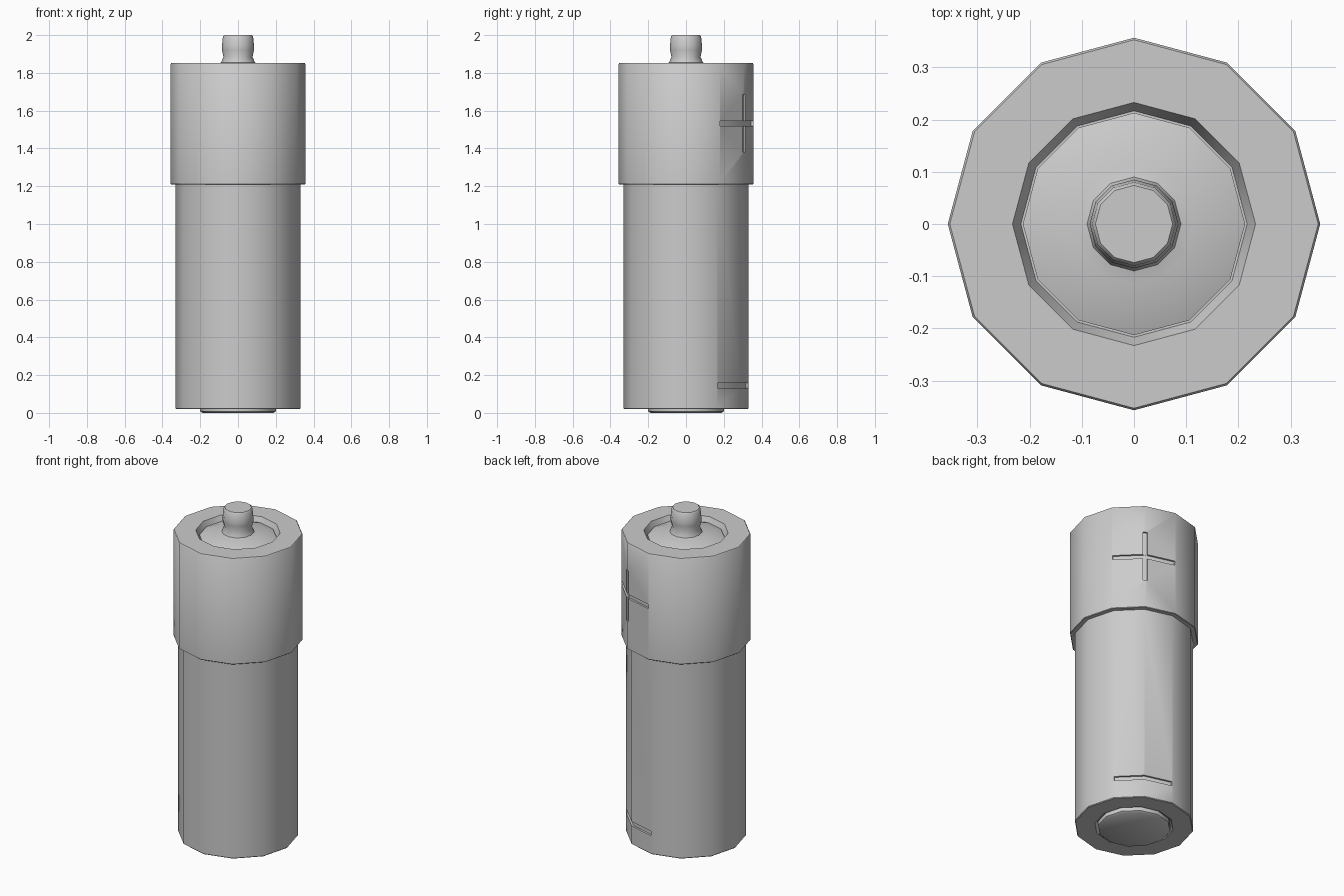
import bpy, bmesh
from math import cos, sin, radians

if "Cube" in bpy.data.objects:
    bpy.data.objects.remove(bpy.data.objects["Cube"])

SIDES = 12


def add_object(name, bm):
    bmesh.ops.recalc_face_normals(bm, faces=bm.faces)
    mesh = bpy.data.meshes.new(name)
    bm.to_mesh(mesh)
    bm.free()
    obj = bpy.data.objects.new(name, mesh)
    bpy.context.collection.objects.link(obj)
    return obj


def lathe(name, profile):
    """Turn (radius, z) points around z; radius 0 makes a pole."""
    bm = bmesh.new()
    rings = []
    for r, z in profile:
        if r == 0:
            rings.append([bm.verts.new((0, 0, z))] * SIDES)
        else:
            rings.append([bm.verts.new((r * cos(radians(30 * i)), r * sin(radians(30 * i)), z))
                          for i in range(SIDES)])
    for a, b in zip(rings, rings[1:]):
        for i in range(SIDES):
            j = (i + 1) % SIDES
            bm.faces.new(list(dict.fromkeys((a[i], a[j], b[j], b[i]))))
    return add_object(name, bm)


def arc_cutter(name, radius, angles, z0, z1, depth=0.012):
    """Curved bar that follows the casing wall, used to engrave a mark."""
    bm = bmesh.new()
    rows = []
    for ang in angles:
        c, s = cos(radians(ang)), sin(radians(ang))
        rows.append([bm.verts.new((r * c, r * s, z)) for r, z in
                     ((radius - depth, z0), (radius + .04, z0),
                      (radius + .04, z1), (radius - depth, z1))])
    for a, b in zip(rows, rows[1:]):
        for i in range(4):
            j = (i + 1) % 4
            bm.faces.new((a[i], a[j], b[j], b[i]))
    bm.faces.new(rows[0])
    bm.faces.new(rows[-1])
    obj = add_object(name, bm)
    obj.hide_render = True
    return obj


def activate(obj):
    bpy.ops.object.select_all(action='DESELECT')
    obj.select_set(True)
    bpy.context.view_layer.objects.active = obj


# Casing: slim lower body, wider upper sleeve, shallow recess at each end
casing = lathe("casing", [
    (0, .032), (.203, .032), (.218, .02), (.326, .02), (.33, .024),
    (.33, 1.21), (.354, 1.21), (.357, 1.213),
    (.357, 1.847), (.353, 1.852), (.233, 1.852), (.217, 1.815), (0, 1.815)])

# Engraved plus near the top and minus near the bottom
cutters = [
    arc_cutter("plus_bar_cutter", .357, (30.5, 60, 89.5), 1.519, 1.545),
    arc_cutter("plus_post_cutter", .357, (58, 60, 62), 1.38, 1.685),
    arc_cutter("minus_bar_cutter", .33, (30.5, 60, 89.5), .132, .158),
]
activate(casing)
for cutter in cutters:
    mod = casing.modifiers.new(cutter.name, 'BOOLEAN')
    mod.operation = 'DIFFERENCE'
    mod.solver = 'EXACT'
    mod.object = cutter
    bpy.ops.object.modifier_apply(modifier=mod.name)
for cutter in cutters:
    bpy.data.objects.remove(cutter, do_unlink=True)

# Top terminal: domed disc flaring up into the contact knob
top_terminal = lathe("top_terminal", [
    (.213, 1.815), (.213, 1.824), (.165, 1.842), (.115, 1.848), (.09, 1.854),
    (.077, 1.885), (.085, 1.92), (.085, 1.94), (.08, 1.993), (.074, 2.0), (0, 2.0)])

# Bottom terminal: shallow contact disc
bottom_terminal = lathe("bottom_terminal", [
    (.2, .032), (.2, .008), (.188, 0), (0, 0)])

for part in (casing, top_terminal, bottom_terminal):
    activate(part)
    bpy.ops.object.shade_smooth_by_angle(angle=radians(38))
